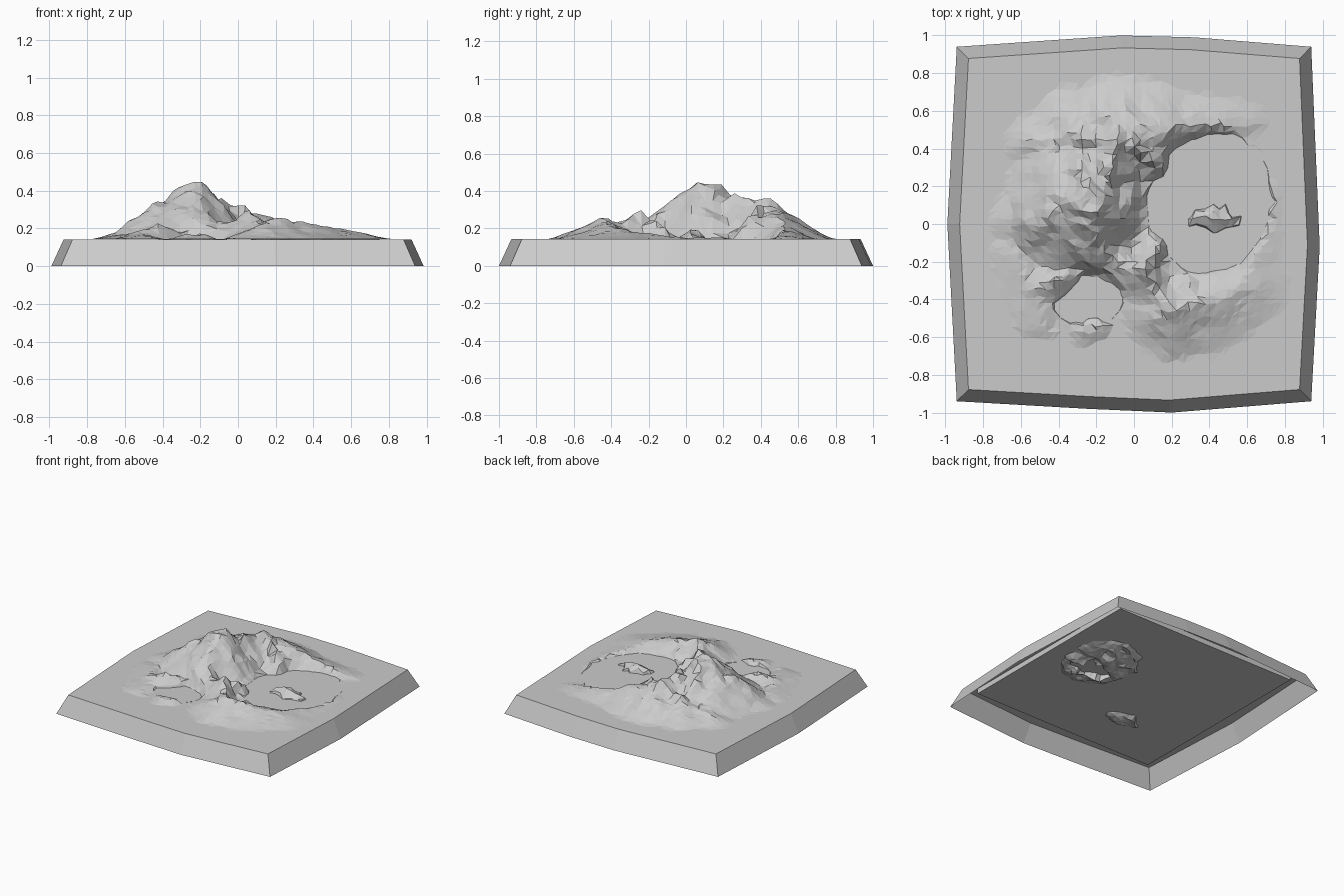
import bpy
import bmesh
import random
from mathutils import Vector, noise
from mathutils.geometry import intersect_point_line

random.seed(4)
cube = bpy.data.objects.get("Cube")
if cube:
    bpy.data.objects.remove(cube, do_unlink=True)

WATER = 0.142
FLOOR = 0.1
STEP = 0.038
LAGOON = Vector((0.4, 0.12))

grey = bpy.data.materials.new("plain grey")
grey.use_nodes = True
colour = (0.6, 0.6, 0.6, 1)
grey.diffuse_color = colour
grey.node_tree.nodes["Principled BSDF"].inputs["Base Color"].default_value = colour


def add_object(name, bm):
    mesh = bpy.data.meshes.new(name)
    bm.to_mesh(mesh)
    bm.free()
    mesh.materials.append(grey)
    obj = bpy.data.objects.new(name, mesh)
    bpy.context.collection.objects.link(obj)
    return obj


# Sea slab: bowed square top with sloping skirts, open underneath
outline = [(-.94, -.94), (-.25, -.98), (.2, -1), (.94, -.94), (.985, -.12),
           (.94, .94), (.32, .99), (-.07, 1), (-.94, .94), (-.99, 0)]
bm = bmesh.new()
lower = [bm.verts.new((x, y, 0)) for x, y in outline]
upper = [bm.verts.new((x * 0.934, y * 0.934, WATER)) for x, y in outline]
bm.faces.new(upper)
for i in range(len(outline)):
    j = (i + 1) % len(outline)
    bm.faces.new((lower[i], lower[j], upper[j], upper[i]))
add_object("sea_slab", bm)

# Island base: square block hanging under the slab, closed at the bottom
bm = bmesh.new()
corners = [(-.8, -.8), (-.8, .8), (.8, .8), (.8, -.8)]
low = [bm.verts.new((x, y, FLOOR)) for x, y in corners]
high = [bm.verts.new((x, y, WATER - 0.002)) for x, y in corners]
bm.faces.new(low)
for i in range(4):
    j = (i + 1) % 4
    bm.faces.new((low[j], low[i], high[i], high[j]))
add_object("island_base", bm)

# Ridge lines of the island: x, y, height above the sea, width of the outer slope
ridges = [
    # crescent around the lagoon
    [(.6, .53, .02, .12), (.25, .51, .08, .2), (.1, .46, .16, .3),
     (-.08, .46, .2, .33), (-.12, .29, .25, .36), (-.16, .22, .22, .4),
     (-.2, .12, .345, .48), (-.2, -.03, .25, .3), (-.14, -.16, .1, .18),
     (-.02, -.25, .11, .15), (.06, -.25, .18, .17), (.12, -.36, .09, .18),
     (.2, -.45, .12, .27), (.4, -.4, .08, .28), (.58, -.32, .05, .24),
     (.68, -.1, .018, .1), (.7, .15, .014, .1)],
    # western spur
    [(-.2, .12, .26, .25), (-.32, .08, .2, .25), (-.43, .05, .21, .28), (-.62, .04, .05, .15)],
    # north-western spur
    [(-.1, .42, .2, .25), (-.3, .45, .13, .28), (-.5, .42, .06, .18)],
    # headlands inside the lagoon
    [(-.05, .42, .19, .2), (.13, .33, .14, .14), (.13, .22, .05, .08)],
    [(.06, -.25, .18, .15), (.13, -.12, .07, .1)],
    # spurs on the southern beach
    [(.3, -.42, .1, .15), (.3, -.3, .05, .08)],
    [(.45, -.4, .08, .15), (.42, -.3, .04, .08)],
]
# Small islands standing in the water
islets = [
    [(.29, .04, .03, .06), (.41, .04, .07, .11), (.53, .04, .025, .06)],
    [(-.55, -.36, .035, .13), (-.43, -.3, .085, .12), (-.32, -.26, .045, .07)],
    [(-.62, -.15, .03, .15), (-.5, -.45, .03, .18)],
    [(-.28, -.57, .035, .09), (-.18, -.54, .03, .08)],
]


def ridge_height(p, a, b):
    pa, pb = Vector(a[:2]), Vector(b[:2])
    near, t = intersect_point_line(p, pa, pb)
    t = min(1, max(0, t))
    near = pa.lerp(pb, t)
    height = a[2] + (b[2] - a[2]) * t
    width = a[3] + (b[3] - a[3]) * t
    # slopes towards the lagoon are steep cliffs
    if (p - LAGOON).length < (near - LAGOON).length:
        width *= 0.6
    return height * max(0, 1 - (p - near).length / width) ** 1.1


def highest(p, lines):
    return max(ridge_height(p, a, b) for line in lines for a, b in zip(line, line[1:]))


def basin(p, centre, rx, ry):
    dx, dy = (p.x - centre[0]) / rx, (p.y - centre[1]) / ry
    return max(0, 1 - dx * dx - dy * dy) ** 0.5


def land(p):
    q = Vector((p.x, p.y, 0))
    warp = Vector((noise.noise(q * 6), noise.noise(q * 6 + Vector((9, 4, 2)))))
    wp = p + warp * 0.025
    gully = abs(noise.noise(q * 7 + Vector((3, 1, 5)))) - 0.15
    rough = 1 - 0.35 * gully + 0.12 * noise.noise(q * 14)
    h = highest(wp, ridges) * rough
    # sunken beds of the lagoon and the small bay
    bed = 0.085 * basin(p, LAGOON, .33, .38) + 0.07 * basin(p, (-.25, -.38), .2, .15)
    h -= bed * (1 + 0.5 * noise.noise(q * 11))
    islet = highest(wp, islets) * rough
    return max(h, islet) if islet > 0.004 else h


# Island terrain: jittered faceted height field, trimmed where it meets the sea
bm = bmesh.new()
count = int(1.8 / STEP)
grid = []
for row in range(count + 1):
    line = []
    for col in range(count + 1):
        p = Vector((col * STEP - 0.88, row * STEP - 0.88))
        p += Vector((random.uniform(-1, 1), random.uniform(-1, 1))) * STEP * 0.3
        line.append(bm.verts.new((p.x, p.y, WATER + 0.001 + land(p))))
    grid.append(line)
for r in range(count):
    for c in range(count):
        a, b = grid[r][c], grid[r][c + 1]
        d, e = grid[r + 1][c + 1], grid[r + 1][c]
        # split along the flatter diagonal so ridges stay crisp
        if abs(a.co.z - d.co.z) < abs(b.co.z - e.co.z):
            triangles = ((a, b, d), (a, d, e))
        else:
            triangles = ((a, b, e), (b, d, e))
        for tri in triangles:
            if max(abs(v.co.z - WATER) for v in tri) > 0.003:
                bm.faces.new(tri)
loose = [v for v in bm.verts if not v.link_faces]
bmesh.ops.delete(bm, geom=loose, context='VERTS')
add_object("island_terrain", bm)
